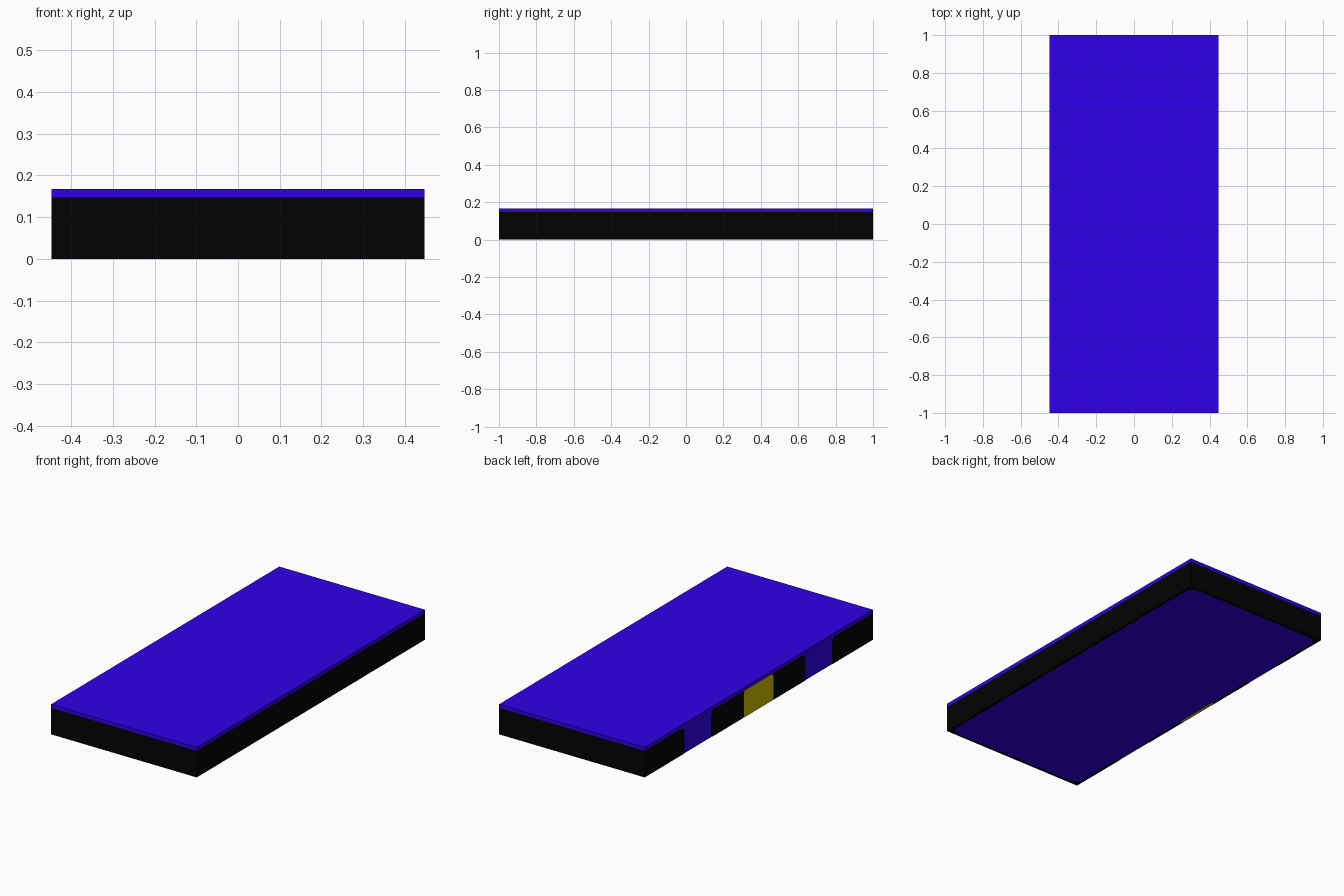
import bpy, bmesh, math
from mathutils import Vector

if "Cube" in bpy.data.objects:
    bpy.data.objects.remove(bpy.data.objects["Cube"])

X, Y = 0.447, 1.0          # outer half sizes
Z1, Z2 = 0.147, 0.167      # top of walls, top of lid
T = 0.016                  # wall thickness
C = 0.03                   # corner cut of the core


def material(name, rgb):
    m = bpy.data.materials.new(name)
    m.diffuse_color = (*rgb, 1)
    m.use_nodes = True
    m.node_tree.nodes["Principled BSDF"].inputs["Base Color"].default_value = m.diffuse_color
    return m


BLUE = material("violet blue", (0.028, 0.0, 0.8))
BLACK = material("black", (0.0008, 0.0008, 0.0008))
YELLOW = material("yellow", (0.6, 0.5, 0.0))


def prism(name, points, offset, mat):
    """Extrude a closed outline of 3D points along an offset."""
    bm = bmesh.new()
    face = bm.faces.new([bm.verts.new(p) for p in points])
    ext = bmesh.ops.extrude_face_region(bm, geom=[face])
    verts = [v for v in ext["geom"] if isinstance(v, bmesh.types.BMVert)]
    bmesh.ops.translate(bm, verts=verts, vec=Vector(offset))
    bmesh.ops.recalc_face_normals(bm, faces=bm.faces)
    me = bpy.data.meshes.new(name)
    bm.to_mesh(me)
    bm.free()
    me.materials.append(mat)
    ob = bpy.data.objects.new(name, me)
    bpy.context.collection.objects.link(ob)
    return ob


def box(name, x0, x1, y0, y1, z0, z1, mat):
    pts = [(x0, y0, z0), (x1, y0, z0), (x1, y1, z0), (x0, y1, z0)]
    return prism(name, pts, (0, 0, z1 - z0), mat)


def side_panel(name, y0, y1, r0, r1, mat):
    """Plate on the left side with rounded top corners r0 (at y0) and r1 (at y1)."""
    pts = [(y0, 0), (y1, 0)]
    for y, r, s, a0 in ((y1, r1, -1, 0), (y0, r0, 1, 90)):
        if r == 0:
            pts.append((y, Z1))
            continue
        for i in range(7):
            a = math.radians(a0 + 15 * i)
            pts.append((y + s * r + r * math.cos(a), Z1 - r + r * math.sin(a)))
    return prism(name, [(-X, y, z) for y, z in pts], (T, 0, 0), mat)


# lid
box("lid", -X, X, -Y, Y, Z1, Z2, BLUE)

# core with cut corners, showing underneath
a, b = X - T, Y - T
core = [(a, b - C), (a - C, b), (C - a, b), (-a, b - C),
        (-a, C - b), (C - a, -b), (a - C, -b), (a, C - b)]
prism("core", [(x, y, 0) for x, y in core], (0, 0, Z1), BLUE)

# corner posts filling the cut corners
for sx in (-1, 1):
    for sy in (-1, 1):
        tri = [(sx * a, sy * b, 0), (sx * (a - C), sy * b, 0), (sx * a, sy * (b - C), 0)]
        prism("corner_post", tri, (0, 0, Z1), BLACK)

# plain walls
box("front_wall", -a, a, -Y, -b, 0, Z1, BLACK)
box("back_wall", -a, a, b, Y, 0, Z1, BLACK)
box("right_wall", a, X, -Y, Y, 0, Z1, BLACK)

# left side: black panels, blue fill between them, yellow centre panel
R = 0.03
side_panel("left_panel_front", -Y, -0.65, 0, R, BLACK)
side_panel("left_panel_inner_front", -0.41, -0.128, R, 0, BLACK)
side_panel("left_centre_panel", -0.128, 0.128, 0.015, 0.015, YELLOW)
side_panel("left_panel_inner_back", 0.128, 0.41, 0, R, BLACK)
side_panel("left_panel_back", 0.65, Y, R, 0, BLACK)
for name, y in (("left_fill_front", -0.53), ("left_fill_back", 0.53)):
    box(name, 0.002 - X, -a, y - 0.12, y + 0.12, 0, Z1, BLUE)
    # narrow strips behind the rounded panel corners
    for s in (-1, 1):
        y0, y1 = sorted((y + s * 0.12, y + s * (0.12 + R)))
        box(name + "_corner", 0.002 - X, -a, y0, y1, Z1 - R, Z1, BLUE)
